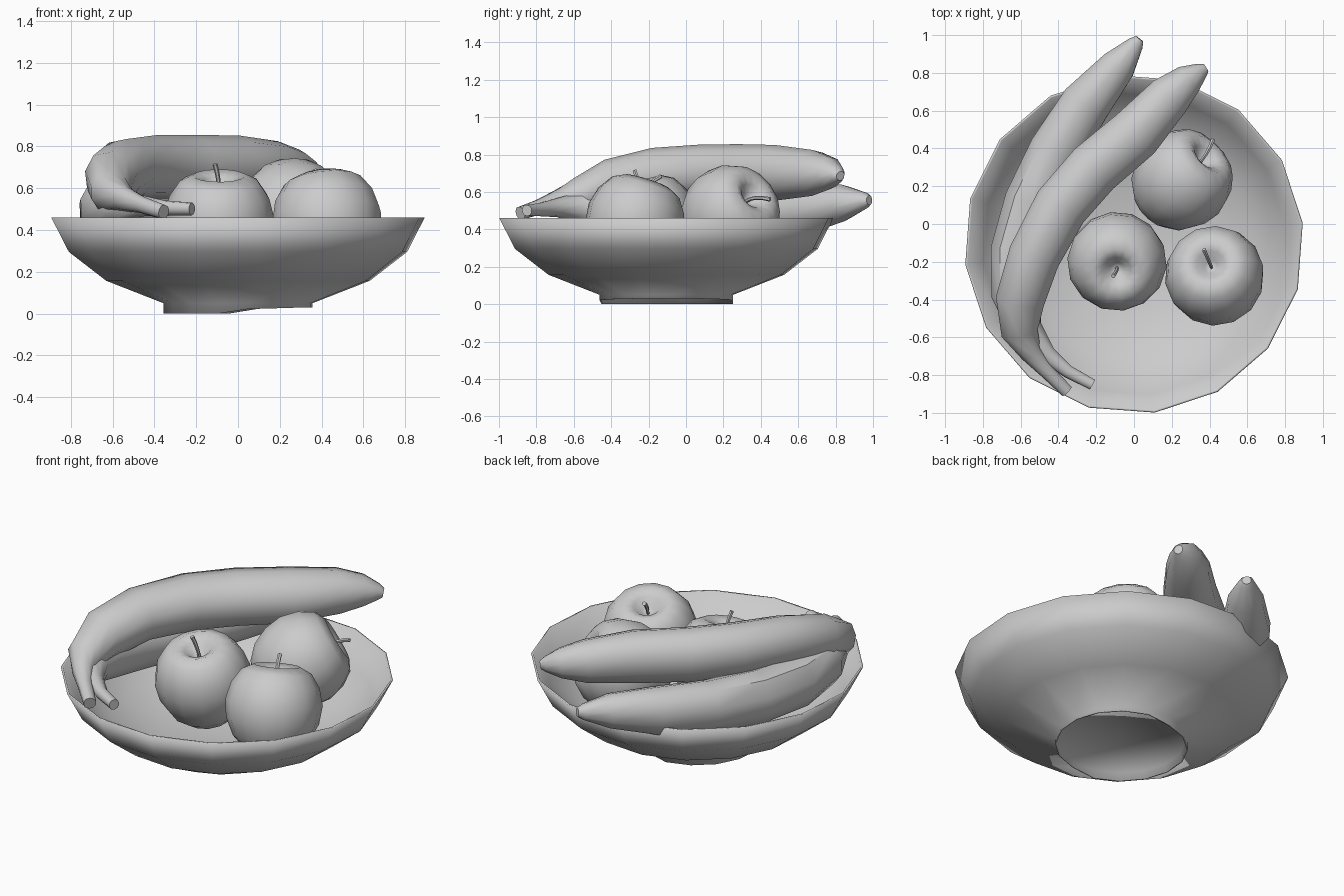
import bpy, bmesh, math
from mathutils import Vector, Matrix

if "Cube" in bpy.data.objects:
    bpy.data.objects.remove(bpy.data.objects["Cube"])


def finish(name, bm, angle=50):
    bmesh.ops.remove_doubles(bm, verts=bm.verts[:], dist=1e-5)
    bmesh.ops.recalc_face_normals(bm, faces=bm.faces[:])
    me = bpy.data.meshes.new(name)
    bm.to_mesh(me)
    bm.free()
    ob = bpy.data.objects.new(name, me)
    bpy.context.collection.objects.link(ob)
    bpy.ops.object.select_all(action='DESELECT')
    ob.select_set(True)
    bpy.context.view_layer.objects.active = ob
    bpy.ops.object.shade_smooth_by_angle(angle=math.radians(angle))
    return ob


def lathe(bm, profile, sides, start=0.0):
    """Revolve (radius, z) points; a zero radius makes a pole."""
    rings = []
    for r, z in profile:
        if r == 0:
            rings.append([bm.verts.new((0, 0, z))] * sides)
            continue
        angs = [start + 2 * math.pi * i / sides for i in range(sides)]
        rings.append([bm.verts.new((r * math.cos(a), r * math.sin(a), z)) for a in angs])
    bridge(bm, rings)


def bridge(bm, rings):
    n = len(rings[0])
    for a, b in zip(rings, rings[1:]):
        for i in range(n):
            j = (i + 1) % n
            bm.faces.new(list(dict.fromkeys((a[i], a[j], b[j], b[i]))))


def sweep(bm, path, sides, ridge=0.0):
    """Capped tube through (x, y, z, radius) points, with an optional outer ridge."""
    pts = [Vector(p[:3]) for p in path]
    rings = []
    for k, p in enumerate(pts):
        t = (pts[min(k + 1, len(pts) - 1)] - pts[max(k - 1, 0)]).normalized()
        ref = Vector((0, 0, 1)) if abs(t.z) < 0.9 else Vector((1, 0, 0))
        u = t.cross(ref).normalized()
        v = u.cross(t)
        ring = []
        for i in range(sides):
            a = 2 * math.pi * (i + 0.5) / sides
            r = path[k][3] * (1 + ridge * max(0, math.cos(a - 0.9)) ** 6)
            ring.append(bm.verts.new(p + r * (u * math.cos(a) + v * math.sin(a))))
        rings.append(ring)
    bridge(bm, rings)
    bm.faces.new(rings[0])
    bm.faces.new(rings[-1])


# Bowl: 16-sided thin shell on a hollow foot with an uneven lower edge
bm = bmesh.new()
lathe(bm, [(0, 0.05), (0.345, 0.045), (0.352, 0), (0.36, 0), (0.36, 0.05),
           (0.635, 0.157), (0.815, 0.295), (0.9, 0.46), (0.888, 0.46),
           (0.803, 0.302), (0.627, 0.17), (0.36, 0.067), (0, 0.06)], 16, math.radians(7))
for v in bm.verts:
    if v.co.z < 0.01:
        v.co.z = min(0.03, max(0, 0.02 + 0.03 * v.co.x)) if v.co.x > -0.03 else 0
bmesh.ops.translate(bm, vec=(0, -0.105, 0), verts=bm.verts[:])
finish("bowl", bm, 180)


# Apples, each with a bent stem ending at a given point
def apple(name, loc, axis, spin, stem_end):
    axis = Vector(axis).normalized()
    mat = (Matrix.Translation(loc) @ axis.to_track_quat('Z', 'Y').to_matrix().to_4x4()
           @ Matrix.Rotation(spin, 4, 'Z'))
    bm = bmesh.new()
    lathe(bm, [(0, 0.145), (0.035, 0.165), (0.075, 0.208), (0.125, 0.232), (0.19, 0.2),
               (0.24, 0.125), (0.264, 0.03), (0.252, -0.07), (0.207, -0.165),
               (0.14, -0.23), (0.09, -0.25), (0.04, -0.235), (0, -0.21)], 14)
    bm.transform(mat)
    finish(name, bm, 60)
    a, b, c = mat @ Vector((0, 0, 0.14)), mat @ Vector((0, 0, 0.22)), Vector(stem_end)
    path = []
    for k in range(5):
        s = k / 4
        p = a * (1 - s) ** 2 + b * 2 * s * (1 - s) + c * s * s
        path.append((*p, 0.009 + 0.003 * s))
    bm = bmesh.new()
    sweep(bm, path, 6)
    finish(name + "_stem", bm)


apple("apple_left", (-0.09, -0.197, 0.435), (0.0, -0.25, 1), 2.6, (-0.11, -0.275, 0.715))
apple("apple_right", (0.428, -0.277, 0.435), (-0.12, 0.32, 1), 1.6, (0.37, -0.135, 0.685))
apple("apple_back", (0.25, 0.23, 0.475), (0.6, 0.58, 0.48), 0.4, (0.42, 0.45, 0.56))

# Bananas: tip, thick curved body, narrow stalk
bananas = {
    "banana_upper": [
        (0.38, 0.825, 0.685, 0.025), (0.355, 0.81, 0.69, 0.045), (0.29, 0.765, 0.697, 0.085),
        (0.19, 0.675, 0.7, 0.121), (0.01, 0.475, 0.7, 0.147), (-0.21, 0.29, 0.7, 0.151),
        (-0.385, 0.09, 0.7, 0.15), (-0.525, -0.17, 0.69, 0.142), (-0.6, -0.4, 0.64, 0.133),
        (-0.605, -0.57, 0.575, 0.1), (-0.545, -0.68, 0.55, 0.06),
        (-0.46, -0.78, 0.52, 0.04), (-0.355, -0.885, 0.485, 0.035)],
    "banana_lower": [
        (0.03, 0.98, 0.555, 0.025), (0.01, 0.955, 0.553, 0.045), (-0.08, 0.84, 0.54, 0.097),
        (-0.25, 0.64, 0.51, 0.135), (-0.41, 0.385, 0.48, 0.147), (-0.54, 0.11, 0.47, 0.15),
        (-0.615, -0.15, 0.48, 0.147), (-0.62, -0.38, 0.505, 0.135), (-0.57, -0.56, 0.51, 0.09),
        (-0.46, -0.69, 0.515, 0.05), (-0.35, -0.78, 0.505, 0.035), (-0.22, -0.85, 0.5, 0.03)],
}
for name, path in bananas.items():
    bm = bmesh.new()
    sweep(bm, path, 10, 0.12)
    finish(name, bm)
